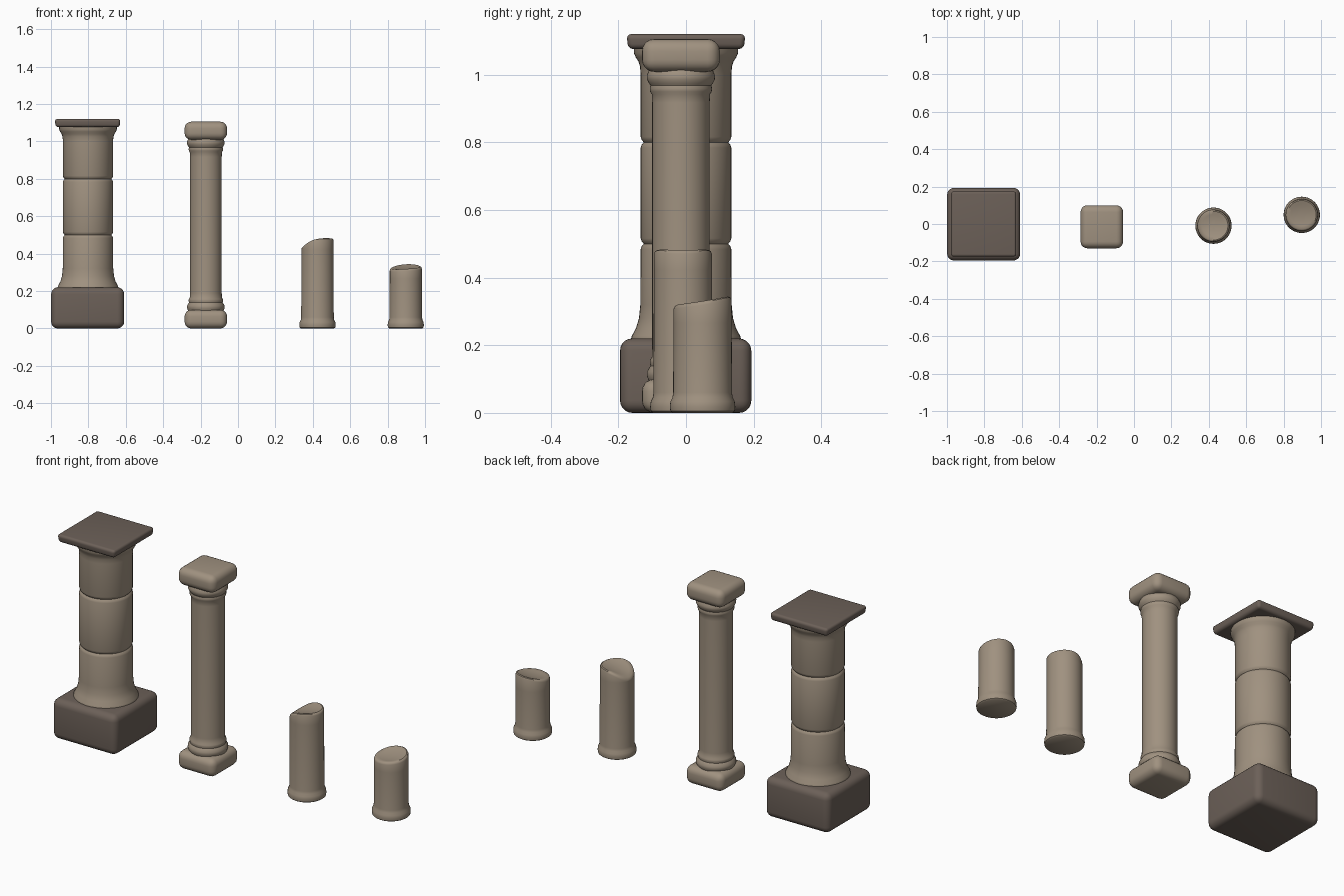
import bpy, bmesh, math
from mathutils import Vector

if "Cube" in bpy.data.objects:
    bpy.data.objects.remove(bpy.data.objects["Cube"])


def material(name, rgb):
    m = bpy.data.materials.new(name)
    m.diffuse_color = (*rgb, 1)
    m.use_nodes = True
    m.node_tree.nodes["Principled BSDF"].inputs["Base Color"].default_value = m.diffuse_color
    return m


TAN = material("tan stone", (0.35, 0.285, 0.215))
DARK = material("dark brown stone", (0.15, 0.118, 0.098))


def finish(bm, name, mat, angle=40):
    bmesh.ops.recalc_face_normals(bm, faces=bm.faces)
    me = bpy.data.meshes.new(name)
    bm.to_mesh(me)
    bm.free()
    me.materials.append(mat)
    for p in me.polygons:
        p.use_smooth = True
    me.set_sharp_from_angle(angle=math.radians(angle))
    ob = bpy.data.objects.new(name, me)
    bpy.context.collection.objects.link(ob)
    return ob


def lathe(name, cx, cy, profile, mat, top=None, seg=48):
    """Revolve (radius, z) points; top = (start z, height function) shapes a broken end."""
    bm = bmesh.new()
    rings = []
    for r, z in profile:
        ring = []
        for i in range(seg):
            a = 2 * math.pi * i / seg
            dx, dy = r * math.cos(a), r * math.sin(a)
            h = z + top[1](dx, dy) if top and z >= top[0] else z
            ring.append(bm.verts.new((cx + dx, cy + dy, h)))
        rings.append(ring)
    for a, b in zip(rings, rings[1:]):
        for i in range(seg):
            j = (i + 1) % seg
            bm.faces.new((a[i], a[j], b[j], b[i]))
    for ring in (rings[0], rings[-1]):
        bm.faces.new(ring)
    return finish(bm, name, mat)


def block(name, center, size, bevel, mat, bottom_scale=1.0):
    """Rounded block, optionally narrower underneath."""
    bm = bmesh.new()
    bmesh.ops.create_cube(bm, size=1)
    for v in bm.verts:
        s = bottom_scale if v.co.z < 0 else 1
        v.co = Vector(center) + Vector((v.co.x * size[0] * s, v.co.y * size[1] * s, v.co.z * size[2]))
    bmesh.ops.bevel(bm, geom=bm.edges[:], offset=bevel, segments=5, profile=0.5, affect='EDGES')
    return finish(bm, name, mat, 60)


# Thick drum column
X1 = -0.804
block("thick_column_base", (X1, -0.001, 0.11), (0.39, 0.388, 0.22), 0.036, DARK)
block("thick_column_slab", (X1, 0, 1.098), (0.352, 0.352, 0.044), 0.015, DARK, 0.97)
R = 0.134
shaft = [(0.155, 0.19), (0.164, 0.215), (0.16, 0.228), (0.148, 0.25), (0.139, 0.28), (0.135, 0.32)]
for z in (0.5, 0.8):  # seams between the drums
    shaft += [(R, z - 0.016), (R - 0.003, z - 0.007), (R - 0.009, z),
              (R - 0.003, z + 0.007), (R, z + 0.016)]
shaft += [(R, 1.0), (0.136, 1.025), (0.141, 1.04), (0.149, 1.052), (0.154, 1.064), (0.154, 1.085)]
lathe("thick_column_shaft", X1 + 0.002, 0, shaft, TAN)

# Slender column with square ends
X2, Y2 = -0.172, -0.015
block("slender_column_base", (X2, Y2, 0.05), (0.227, 0.23, 0.1), 0.036, TAN)
block("slender_column_capital", (X2, Y2, 1.057), (0.227, 0.23, 0.097), 0.036, TAN)
half = [(0.09, 0.08), (0.097, 0.1), (0.101, 0.11), (0.1, 0.122), (0.094, 0.133),
        (0.09, 0.139), (0.092, 0.148), (0.091, 0.157), (0.086, 0.165), (0.085, 0.19)]
lathe("slender_column_shaft", X2, Y2, half + [(r, 1.107 - z) for r, z in reversed(half)], TAN)


# Broken stumps
def stump(name, cx, cy, height, shape):
    profile = [(0.088, 0), (0.095, 0.005), (0.097, 0.018), (0.095, 0.034), (0.089, 0.046), (0.087, 0.06),
               (0.086, height - 0.06)]
    profile += [(0.086, height - 0.012), (0.083, height - 0.004), (0.077, height),
                (0.06, height - 0.002), (0.04, height - 0.004), (0.02, height - 0.005), (0.004, height - 0.005)]
    lathe(name, cx, cy, profile, TAN, (height - 0.02, shape))


def tall_break(dx, dy):
    t = max(0.0, min(1.0, (0.02 - dx) / 0.1))
    return -0.038 * t * t + 0.1 * dx * (dx > 0) - 0.008 * (1 - (dy / 0.087) ** 2)


def short_break(dx, dy):
    u = dy / 0.087
    return 0.02 * u - 0.006 * (1 - u) * u + 0.06 * dx


stump("tall_stump", 0.425, -0.009, 0.482, tall_break)
stump("short_stump", 0.897, 0.049, 0.326, short_break)
